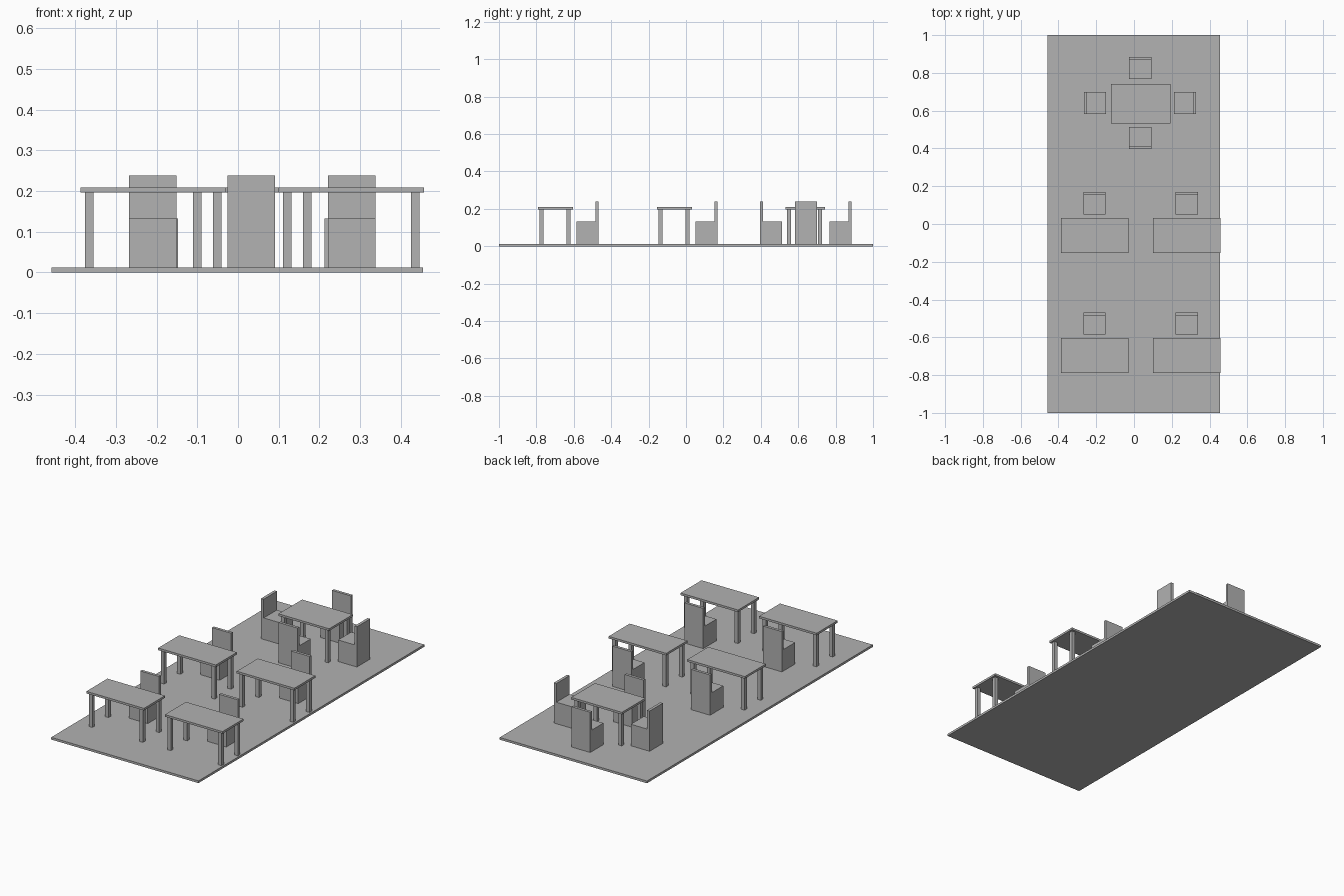
import bpy
import bmesh
from mathutils import Matrix, Vector

cube = bpy.data.objects.get("Cube")
if cube:
    bpy.data.objects.remove(cube)

# Single flat material
grey = bpy.data.materials.new("plain grey")
grey.use_nodes = True
colour = (0.445, 0.445, 0.445, 1)
grey.diffuse_color = colour
grey.node_tree.nodes["Principled BSDF"].inputs["Base Color"].default_value = colour

FLOOR_TOP = 0.0125
TOP_UNDER, TOP_Z = 0.197, 0.209
SEAT_Z, BACK_Z = 0.133, 0.238
CHAIR, BACK_THICK = 0.117, 0.016
LEG = 0.021


def box(name, low, high):
    """Box object spanning two opposite corners."""
    low, high = Vector(low), Vector(high)
    bm = bmesh.new()
    place = Matrix.Translation((low + high) / 2) @ Matrix.Diagonal((*(high - low), 1))
    bmesh.ops.create_cube(bm, size=1, matrix=place)
    mesh = bpy.data.meshes.new(name)
    bm.to_mesh(mesh)
    bm.free()
    mesh.materials.append(grey)
    obj = bpy.data.objects.new(name, mesh)
    bpy.context.collection.objects.link(obj)
    return obj


def table(name, x0, x1, y0, y1):
    """Thin top on four square legs."""
    box(name + "_top", (x0, y0, TOP_UNDER), (x1, y1, TOP_Z))
    for side, x in (("right", x0 + 0.011), ("left", x1 - 0.011 - LEG)):
        for end, y in (("front", y0 + 0.007), ("back", y1 - 0.014 - LEG)):
            box(f"{name}_leg_{end}_{side}", (x, y, FLOOR_TOP),
                (x + LEG, y + LEG, TOP_UNDER))


def chair(name, x, y, back_dir):
    """Solid block seat with a thin backrest on the side given by back_dir."""
    h = CHAIR / 2
    box(name + "_seat", (x - h, y - h, FLOOR_TOP), (x + h, y + h, SEAT_Z))
    low, high = [x - h, y - h, SEAT_Z], [x + h, y + h, BACK_Z]
    axis = 0 if back_dir[0] else 1
    if back_dir[axis] > 0:
        low[axis] = high[axis] - BACK_THICK
    else:
        high[axis] = low[axis] + BACK_THICK
    box(name + "_backrest", low, high)


# Floor slab
box("floor", (-0.458, -1, 0), (0.455, 1, FLOOR_TOP))

# Four desks, each with a chair behind
for row, y in (("front", -0.79), ("middle", -0.154)):
    for side, x, chair_x in (("right", -0.387, -0.209), ("left", 0.1, 0.279)):
        table(f"{row}_{side}_desk", x, x + 0.357, y, y + 0.186)
        chair(f"{row}_{side}_desk_chair", chair_x, y + 0.264, (0, 1))

# Dining table with a chair on every side
table("dining_table", -0.122, 0.192, 0.533, 0.742)
chair("dining_chair_back", 0.033, 0.826, (0, 1))
chair("dining_chair_front", 0.033, 0.455, (0, -1))
chair("dining_chair_right", -0.206, 0.641, (-1, 0))
chair("dining_chair_left", 0.271, 0.641, (1, 0))
